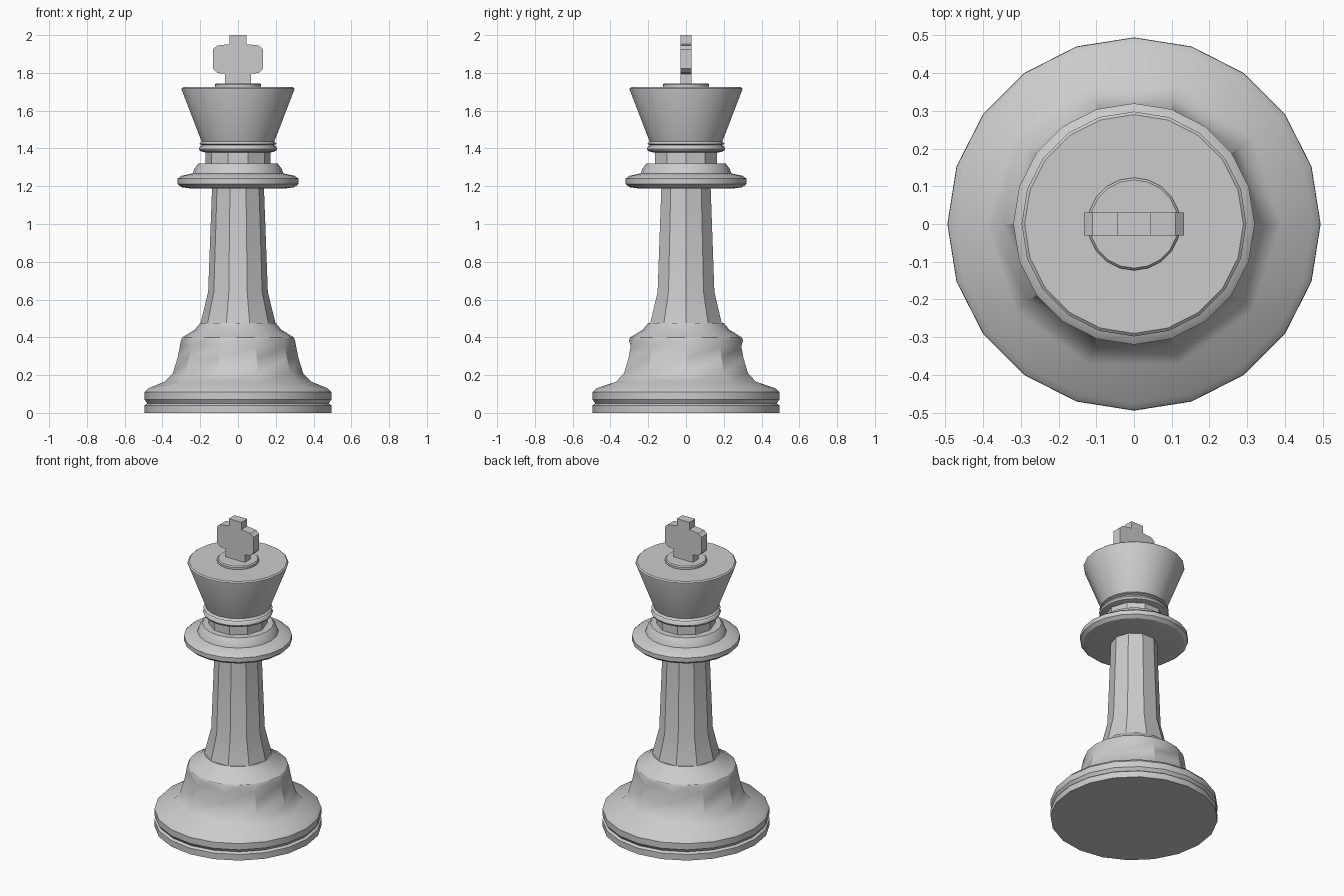
import bpy, bmesh
from math import cos, sin, tau, radians

cube = bpy.data.objects.get("Cube")
if cube:
    bpy.data.objects.remove(cube, do_unlink=True)

GREY = (0.6, 0.6, 0.6, 1.0)
mat = bpy.data.materials.new("plain grey")
mat.use_nodes = True
mat.diffuse_color = GREY
mat.node_tree.nodes["Principled BSDF"].inputs["Base Color"].default_value = GREY


def finish(name, bm, angle=30):
    bmesh.ops.recalc_face_normals(bm, faces=bm.faces)
    mesh = bpy.data.meshes.new(name)
    bm.to_mesh(mesh)
    bm.free()
    mesh.materials.append(mat)
    obj = bpy.data.objects.new(name, mesh)
    bpy.context.collection.objects.link(obj)
    bpy.ops.object.select_all(action='DESELECT')
    obj.select_set(True)
    bpy.context.view_layer.objects.active = obj
    bpy.ops.object.shade_smooth_by_angle(angle=radians(angle))
    return obj


def bridge(bm, a, b):
    """Join two rings; one may have twice as many sides as the other."""
    if len(a) > len(b):
        a, b = b, a
    n, m = len(a), len(b)
    for i in range(n):
        p, q = a[i], a[(i + 1) % n]
        if n == m:
            bm.faces.new((p, q, b[(i + 1) % m], b[i]))
        else:
            u, v, w = b[2 * i], b[2 * i + 1], b[(2 * i + 2) % m]
            for tri in ((p, u, v), (p, v, q), (q, v, w)):
                bm.faces.new(tri)


def turned(name, profile, sides=20, angle=30):
    """Lathe (radius, height[, sides]) points, capped at both ends."""
    bm = bmesh.new()
    rings = []
    for r, z, *own in profile:
        n = own[0] if own else sides
        rings.append([bm.verts.new((r * cos(tau * i / n), r * sin(tau * i / n), z))
                      for i in range(n)])
    for a, b in zip(rings, rings[1:]):
        bridge(bm, a, b)
    bm.faces.new(rings[0])
    bm.faces.new(rings[-1])
    return finish(name, bm, angle)


# Foot: plinth, groove, rounded rim, faceted hollow and shoulder
turned("base", [(.495, 0), (.495, .04), (.48, .05), (.494, .07), (.494, .11),
                (.475, .13), (.39, .165, 10), (.345, .21, 10), (.32, .29, 10),
                (.308, .35, 10), (.302, .385), (.295, .4), (.23, .44), (.2, .475)])

# Ten-sided tapering column
turned("shaft", [(.2, .47), (.158, .64), (.137, 1.2)], 10, 20)

# Wide collar with a stepped top
turned("collar", [(.25, 1.188), (.3, 1.195), (.32, 1.212), (.32, 1.24),
                  (.3, 1.255), (.24, 1.268), (.23, 1.295), (.21, 1.32)])
turned("neck", [(.173, 1.31), (.173, 1.4)], 10, 20)
turned("neck_ring", [(.17, 1.378), (.2, 1.386), (.207, 1.398), (.2, 1.412),
                     (.19, 1.418), (.205, 1.424), (.19, 1.44)])

# Flared crown and the button on top
turned("crown", [(.19, 1.43), (.298, 1.71), (.298, 1.718), (.29, 1.725)])
turned("crown_button", [(.123, 1.72), (.123, 1.738), (.117, 1.745)])

# Cross cut from a flat mirrored outline
half = [(.07, 1.74), (.07, 1.795), (.11, 1.8), (.132, 1.822), (.132, 1.925),
        (.11, 1.945), (.045, 1.952), (.045, 2)]
outline = half + [(-x, z) for x, z in reversed(half)]
bm = bmesh.new()
face = bm.faces.new([bm.verts.new((x, -.03, z)) for x, z in outline])
move = bmesh.ops.extrude_face_region(bm, geom=[face])["geom"]
bmesh.ops.translate(bm, vec=(0, .06, 0),
                    verts=[v for v in move if isinstance(v, bmesh.types.BMVert)])
finish("cross", bm)
